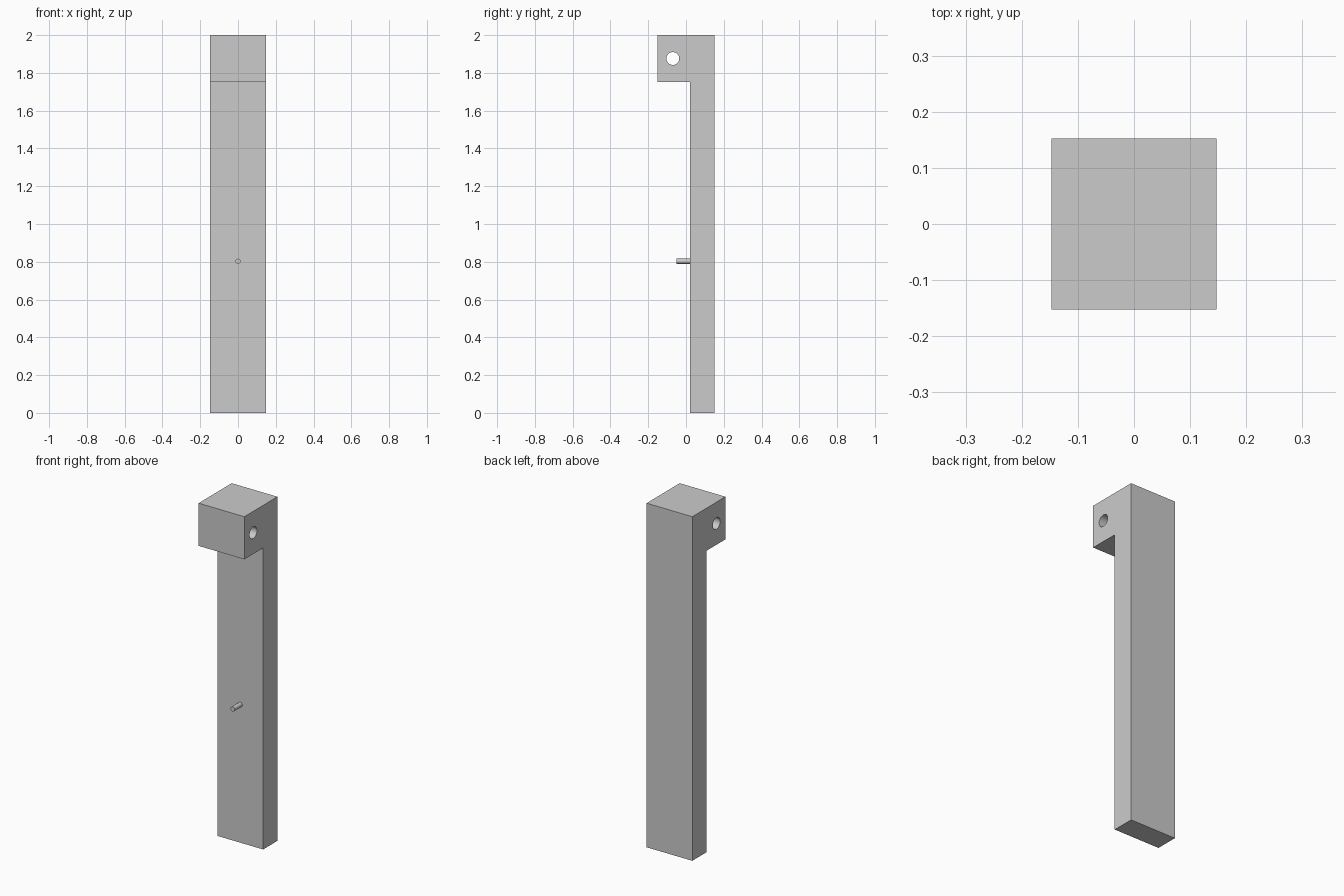
import bpy, bmesh, math

if "Cube" in bpy.data.objects:
    bpy.data.objects.remove(bpy.data.objects["Cube"])

HALF_W = 0.147   # half width in x
HALF_D = 0.152   # half depth in y
FACE_Y = 0.021   # front face of the post


def cylinder(name, radius, depth, location, rotation, sides=32):
    bpy.ops.mesh.primitive_cylinder_add(vertices=sides, radius=radius, depth=depth,
                                        location=location, rotation=rotation)
    obj = bpy.context.object
    obj.name = name
    return obj


# Hooked post: side profile (y, z) extruded across x
profile = [(HALF_D, 0), (HALF_D, 2), (-HALF_D, 2),
           (-HALF_D, 1.752), (FACE_Y, 1.752), (FACE_Y, 0)]
bm = bmesh.new()
face = bm.faces.new([bm.verts.new((-HALF_W, y, z)) for y, z in profile])
ext = bmesh.ops.extrude_face_region(bm, geom=[face])
moved = [v for v in ext["geom"] if isinstance(v, bmesh.types.BMVert)]
bmesh.ops.translate(bm, verts=moved, vec=(2 * HALF_W, 0, 0))
bmesh.ops.recalc_face_normals(bm, faces=bm.faces)
mesh = bpy.data.meshes.new("hooked_post")
bm.to_mesh(mesh)
bm.free()
post = bpy.data.objects.new("hooked_post", mesh)
bpy.context.collection.objects.link(post)

# Round hole through the overhanging head
cutter = cylinder("hole_cutter", 0.034, 0.5, (0, -0.070, 1.876), (0, math.pi / 2, 0))
cutter.hide_render = True
cutter.hide_set(True)
cut = post.modifiers.new("hole", 'BOOLEAN')
cut.operation = 'DIFFERENCE'
cut.solver = 'EXACT'
cut.object = cutter

bpy.ops.object.select_all(action='DESELECT')
post.select_set(True)
bpy.context.view_layer.objects.active = post
bpy.ops.object.modifier_apply(modifier=cut.name)
bpy.data.objects.remove(cutter)
bpy.ops.object.shade_smooth_by_angle(angle=math.radians(30))

# Small pin on the front of the post, slightly embedded
pin_front, pin_back = -0.049, FACE_Y + 0.01
pin = cylinder("pin", 0.0135, pin_back - pin_front,
               (0, (pin_front + pin_back) / 2, 0.803), (math.pi / 2, 0, 0))
bpy.ops.object.shade_smooth_by_angle(angle=math.radians(30))
